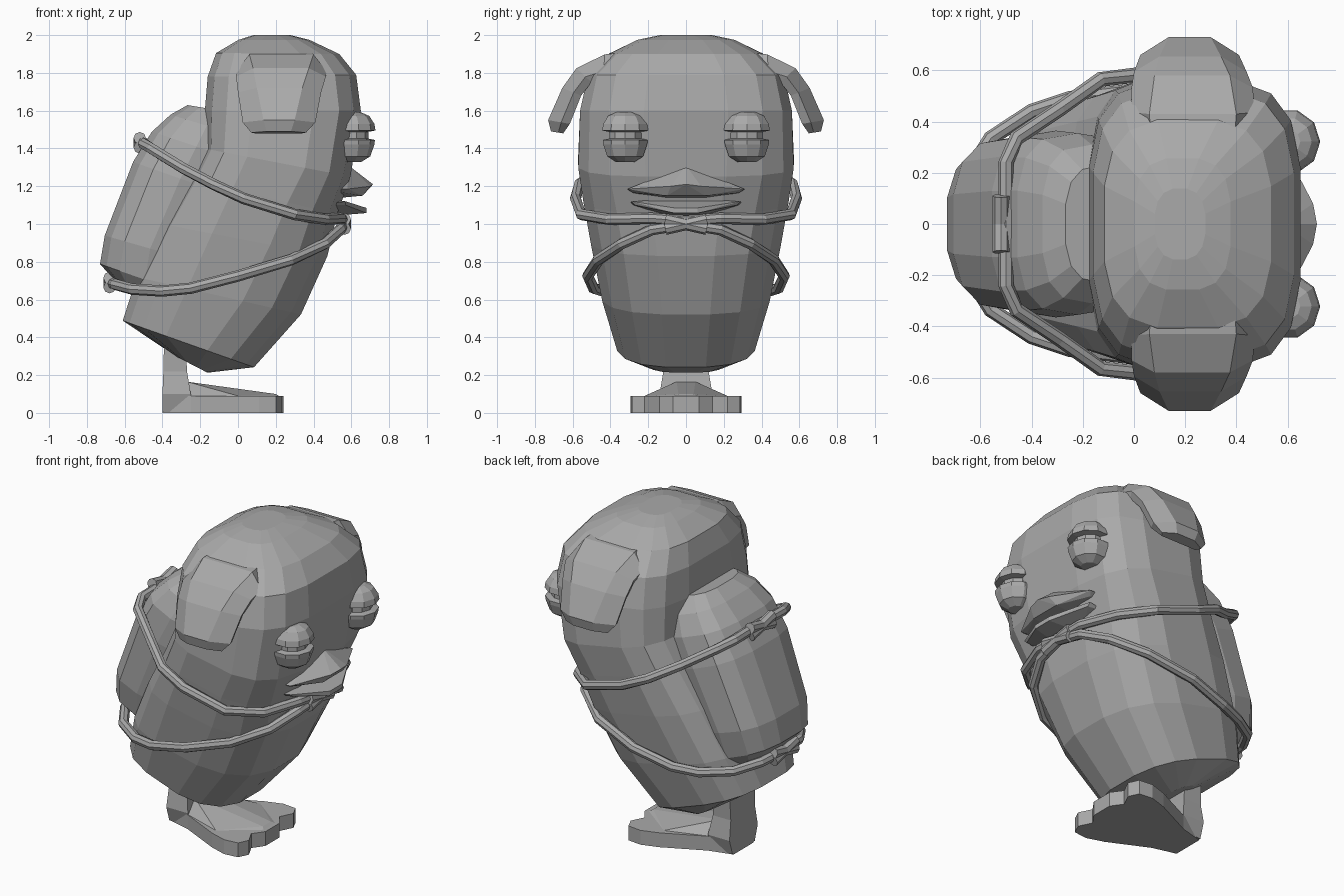
import bpy, bmesh, math
from mathutils import Vector

grey = bpy.data.materials.new("plain_grey")
grey.diffuse_color = (0.4, 0.4, 0.4, 1)


def finish(name, bm):
    bmesh.ops.recalc_face_normals(bm, faces=bm.faces)
    me = bpy.data.meshes.new(name)
    bm.to_mesh(me)
    bm.free()
    me.materials.append(grey)
    ob = bpy.data.objects.new(name, me)
    bpy.context.collection.objects.link(ob)
    return ob


def loft(name, rings, closed=False):
    """Skin a list of equal-length point rings, capping the ends unless closed."""
    bm = bmesh.new()
    vs = [[bm.verts.new(p) for p in r] for r in rings]
    n = len(vs[0])
    for i in range(len(vs) if closed else len(vs) - 1):
        a, b = vs[i], vs[(i + 1) % len(vs)]
        for j in range(n):
            k = (j + 1) % n
            bm.faces.new((a[j], a[k], b[k], b[j]))
    if not closed:
        bm.faces.new(vs[0])
        bm.faces.new(vs[-1])
    return finish(name, bm)


def oval(back, front, width, power=2.6, back_extra=0.0, sides=16):
    """Squarish oval in a plane tilted from its back point to its front point."""
    (xb, zb), (xf, zf) = back, front
    pts = []
    for i in range(sides):
        a = 2 * math.pi * (i + 0.5) / sides
        c, s = math.cos(a), math.sin(a)
        e = 2 / (power + (back_extra if c < 0 else 0))
        u = math.copysign(abs(c) ** e, c)
        v = math.copysign(abs(s) ** e, s)
        pts.append(((xb + xf) / 2 + u * (xf - xb) / 2, v * width,
                    (zb + zf) / 2 + u * (zf - zb) / 2))
    return pts


def tube(name, pts, r=0.03, sides=8, closed=False):
    pts = [Vector(p) for p in pts]
    n = len(pts)
    rings = []
    for i, p in enumerate(pts):
        if closed:
            t = pts[(i + 1) % n] - pts[i - 1]
        else:
            t = pts[min(i + 1, n - 1)] - pts[max(i - 1, 0)]
        t.normalize()
        side = t.cross(Vector((0, 0, 1))).normalized()
        up = side.cross(t)
        rings.append([p + r * (side * math.cos(a) + up * math.sin(a))
                      for a in (2 * math.pi * k / sides for k in range(sides))])
    return loft(name, rings, closed)


# Leaning body with head: back point, front point, half width, squareness, extra at the back
body = [((-0.33, 0.30), (-0.16, 0.212), 0.2, 2.6, 0), ((-0.615, 0.49), (0.09, 0.24), 0.37, 2.6, 0.4),
        ((-0.54, 0.72), (0.34, 0.52), 0.45, 2.6, 0.8), ((-0.40, 1.0), (0.48, 0.83), 0.51, 2.7, 0.9),
        ((-0.26, 1.24), (0.53, 1.05), 0.55, 2.9, 0.8), ((-0.18, 1.4), (0.60, 1.25), 0.577, 3.3, 0.4),
        ((-0.18, 1.6), (0.655, 1.6), 0.567, 3.5, 0), ((-0.165, 1.78), (0.63, 1.79), 0.525, 3.4, 0),
        ((-0.12, 1.905), (0.54, 1.9), 0.41, 3.2, 0), ((0.0, 1.975), (0.38, 1.975), 0.26, 3.0, 0),
        ((0.08, 2.0), (0.28, 2.0), 0.14, 2.6, 0)]
loft("body", [oval(*r) for r in body])

# Bundle carried on the back
pack = [((-0.65, 0.695), (-0.35, 0.58), 0.23, 2.8), ((-0.735, 0.79), (-0.25, 0.62), 0.30, 2.8),
        ((-0.71, 0.94), (-0.22, 0.80), 0.34, 2.8), ((-0.56, 1.33), (-0.05, 1.15), 0.365, 2.9),
        ((-0.46, 1.49), (0.02, 1.33), 0.355, 3.0), ((-0.36, 1.58), (0.03, 1.46), 0.31, 3.0),
        ((-0.27, 1.63), (0.03, 1.58), 0.23, 2.8)]
loft("back_bundle", [oval(*r, sides=14) for r in pack])

# Drooping ears: outer (y, z), inner (y, z), x range, inset of the outer face
ear = [((0.30, 1.91), (0.36, 1.74), 0.03, 0.43, 0.04), ((0.43, 1.898), (0.44, 1.75), -0.01, 0.47, 0.07),
       ((0.58, 1.825), (0.50, 1.75), -0.01, 0.465, 0.09), ((0.655, 1.72), (0.555, 1.68), 0.0, 0.44, 0.1),
       ((0.73, 1.55), (0.615, 1.53), 0.025, 0.41, 0.11), ((0.715, 1.49), (0.65, 1.48), 0.07, 0.36, 0.08)]
for s, side in ((1, "left"), (-1, "right")):
    rings = []
    for (yo, zo), (yi, zi), x0, x1, inset in ear:
        ym, zm = yi * 0.6 + yo * 0.4, zi * 0.6 + zo * 0.4
        rings.append([(x0 + inset, s * yo, zo), (x1 - inset, s * yo, zo), (x1, s * ym, zm),
                      (x1 - 0.02, s * yi, zi), (x0 + 0.02, s * yi, zi), (x0, s * ym, zm)])
    loft(side + "_ear", rings)

    # Eye: two domed lids around a recessed band
    prof = [(0.05, 1.327), (0.1, 1.358), (0.122, 1.42), (0.125, 1.445), (0.09, 1.452),
            (0.09, 1.488), (0.128, 1.495), (0.122, 1.53), (0.095, 1.572), (0.05, 1.592)]
    loft(side + "_eye", [[(0.60 + r * math.cos(k * math.pi / 5),
                           s * 0.322 + r * math.sin(k * math.pi / 5), z)
                          for k in range(10)] for r, z in prof])


# Beak halves
def hull(name, pts):
    bm = bmesh.new()
    for p in pts:
        bm.verts.new(p)
    bmesh.ops.convex_hull(bm, input=bm.verts)
    bmesh.ops.dissolve_limit(bm, angle_limit=0.01, verts=bm.verts, edges=bm.edges)
    return finish(name, bm)


def mirrored(pts):
    return pts + [(x, -y, z) for x, y, z in pts if y]


hull("upper_beak", mirrored([(0.585, 0, 1.31), (0.715, 0, 1.21), (0.70, 0.08, 1.20),
                             (0.58, 0.31, 1.185), (0.45, 0.31, 1.18), (0.66, 0.1, 1.15),
                             (0.56, 0.28, 1.165), (0.45, 0.1, 1.13)]))
hull("lower_beak", mirrored([(0.50, 0.1, 1.13), (0.68, 0.06, 1.085), (0.68, 0.06, 1.058),
                             (0.57, 0.29, 1.12), (0.57, 0.27, 1.10), (0.45, 0.29, 1.10),
                             (0.46, 0.1, 1.04)]))

# Leg and webbed foot
leg = [(0.005, -0.40, -0.25, 0.11), (0.1, -0.40, -0.25, 0.14),
       (0.22, -0.395, -0.27, 0.12), (0.45, -0.39, -0.28, 0.13)]
loft("leg", [[(a, -w, z), (b, -w, z), (b, w, z), (a, w, z)] for z, a, b, w in leg])
half = [(-0.40, 0.10), (-0.25, 0.14), (0.0, 0.26), (0.11, 0.295), (0.2, 0.285),
        (0.23, 0.22), (0.19, 0.14), (0.24, 0.07)]
outline = half + [(x, -y) for x, y in reversed(half)]
loft("foot", [[(x, y, z) for x, y in outline] for z in (0.0, 0.09)])
hull("foot_ridge", mirrored([(-0.27, 0.05, 0.165), (-0.27, 0.13, 0.09), (0.0, 0.22, 0.09),
                             (-0.02, 0, 0.12), (0.2, 0.04, 0.1), (0.22, 0.06, 0.088)]))


# Ropes wrapped around body and bundle
def loop(name, pts):
    back = [(x, -y, z) for x, y, z in reversed(pts[1:-1])]
    return tube(name, pts + back, closed=True)


loop("upper_rope", [(-0.50, 0, 1.43), (-0.50, 0.24, 1.425), (-0.46, 0.335, 1.40),
                    (-0.29, 0.45, 1.295), (-0.13, 0.565, 1.21), (0.03, 0.585, 1.135),
                    (0.3, 0.555, 1.05), (0.46, 0.41, 1.025), (0.545, 0.18, 1.03), (0.56, 0, 1.015)])
loop("lower_rope", [(-0.675, 0, 0.69), (-0.65, 0.19, 0.68), (-0.56, 0.335, 0.655),
                    (-0.4, 0.44, 0.645), (-0.25, 0.49, 0.66), (0.0, 0.52, 0.725),
                    (0.28, 0.465, 0.81), (0.46, 0.34, 0.895), (0.54, 0.18, 0.97), (0.56, 0, 1.0)])

# Crossed knots where the ropes are tied
for name, x, z in (("chest", 0.565, 1.0), ("upper_back", -0.52, 1.43), ("lower_back", -0.68, 0.69)):
    for s, end in ((1, "a"), (-1, "b")):
        tube(f"{name}_knot_{end}", [(x, -0.11, z - s * 0.025), (x, 0, z), (x, 0.11, z + s * 0.025)],
             r=0.033)
